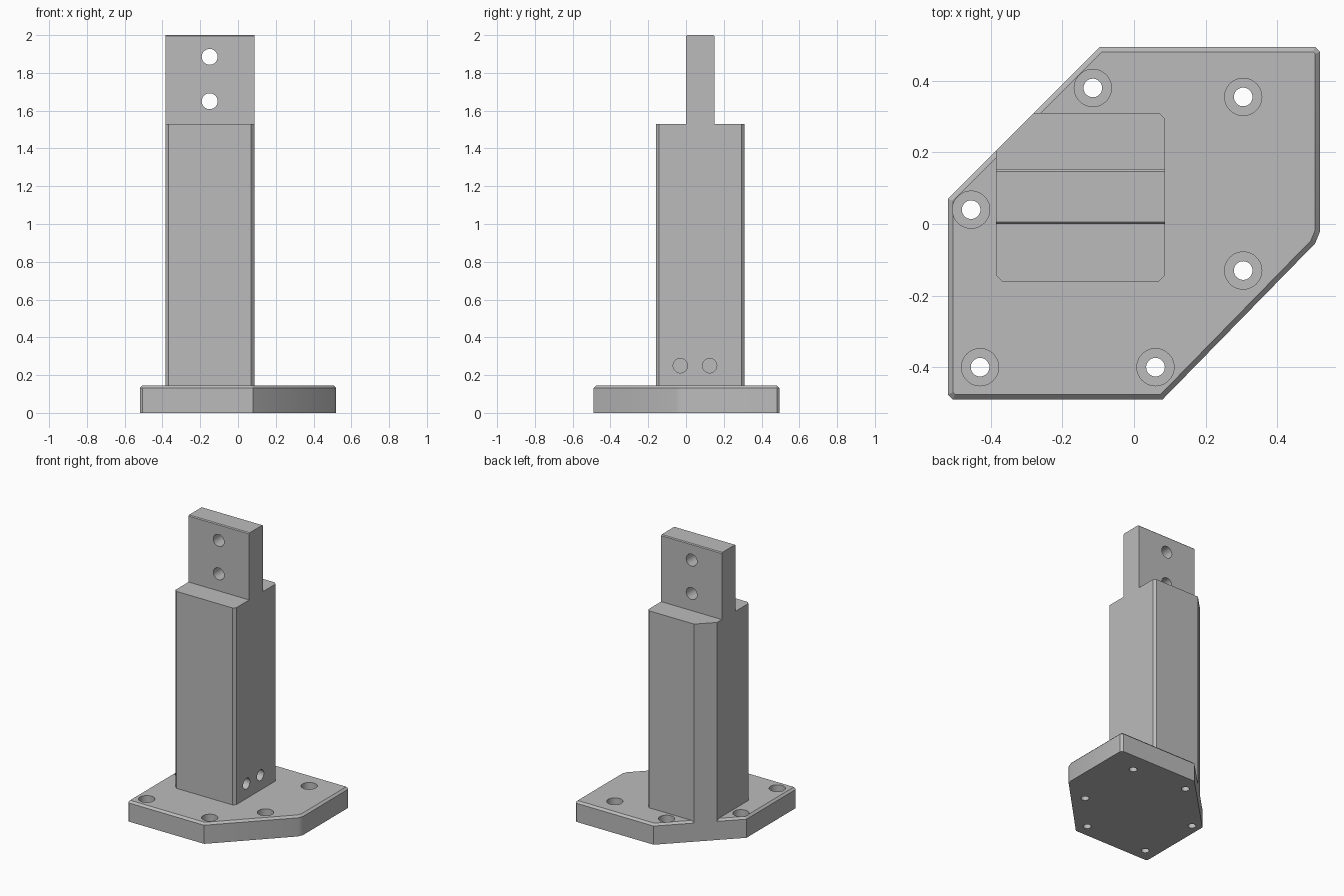
import bpy
import bmesh
from math import pi
from mathutils import Vector, Matrix

if "Cube" in bpy.data.objects:
    bpy.data.objects.remove(bpy.data.objects["Cube"], do_unlink=True)

GREY = (0.5, 0.5, 0.5, 1.0)
steel = bpy.data.materials.new("grey steel")
steel.use_nodes = True
steel.diffuse_color = GREY
steel.node_tree.nodes["Principled BSDF"].inputs["Base Color"].default_value = GREY


def make_object(name, bm):
    bmesh.ops.recalc_face_normals(bm, faces=bm.faces)
    mesh = bpy.data.meshes.new(name)
    bm.to_mesh(mesh)
    bm.free()
    mesh.materials.append(steel)
    obj = bpy.data.objects.new(name, mesh)
    bpy.context.collection.objects.link(obj)
    return obj


def chamfered(corners):
    """Turn (x, y, cut) corners into an outline with the corners cut off."""
    outline = []
    for i, (x, y, cut) in enumerate(corners):
        p = Vector((x, y))
        if not cut:
            outline.append(p)
            continue
        for other in (corners[i - 1], corners[(i + 1) % len(corners)]):
            outline.append(p + (Vector(other[:2]) - p).normalized() * cut)
    return outline


def prism(name, corners, z0, z1, bevel=0, bevel_rule=lambda e: True):
    bm = bmesh.new()
    face = bm.faces.new([bm.verts.new((p.x, p.y, z0)) for p in chamfered(corners)])
    top = bmesh.ops.extrude_face_region(bm, geom=[face])["geom"]
    bmesh.ops.translate(bm, vec=(0, 0, z1 - z0),
                        verts=[v for v in top if isinstance(v, bmesh.types.BMVert)])
    if bevel:
        rim = [e for e in bm.edges
               if all(abs(v.co.z - z1) < 1e-5 for v in e.verts) and bevel_rule(e)]
        bmesh.ops.bevel(bm, geom=rim, offset=bevel, segments=1, affect='EDGES')
    return make_object(name, bm)


def drill(target, centre, radius, length, axis='Z'):
    """Cut a round hole centred on a point along an axis."""
    turn = {'X': Matrix.Rotation(pi / 2, 4, 'Y'),
            'Y': Matrix.Rotation(pi / 2, 4, 'X'), 'Z': Matrix()}[axis]
    bm = bmesh.new()
    bmesh.ops.create_cone(bm, cap_ends=True, segments=40, radius1=radius, radius2=radius,
                          depth=length, matrix=Matrix.Translation(centre) @ turn)
    cutter = make_object("hole_cutter", bm)
    mod = target.modifiers.new("hole", 'BOOLEAN')
    mod.operation = 'DIFFERENCE'
    mod.solver = 'EXACT'
    mod.object = cutter
    bpy.context.view_layer.objects.active = target
    bpy.ops.object.modifier_apply(modifier=mod.name)
    bpy.data.objects.remove(cutter, do_unlink=True)


# Base plate with two slanted sides and a chamfered top rim
BASE_TOP, EDGE = 0.145, 0.014
base = prism("base_plate", [
    (-0.52, -0.49, EDGE), (0.08, -0.49, 0), (0.52, -0.04, 0.02),
    (0.52, 0.495, EDGE), (-0.095, 0.495, 0), (-0.52, 0.07, 0)], 0, BASE_TOP, EDGE)

# Counterbored mounting holes
for x, y in [(-0.115, 0.38), (0.305, 0.355), (0.305, -0.13),
             (0.06, -0.4), (-0.43, -0.4), (-0.455, 0.04)]:
    drill(base, (x, y, BASE_TOP), 0.052, 0.17)
    drill(base, (x, y, 0), 0.026, 0.4)

# Column, its back corner cut flush with the slanted side of the base
LEFT, RIGHT, SHOULDER = -0.385, 0.087, 1.53
column = prism("column", [
    (LEFT, -0.16, 0.017), (RIGHT, -0.16, 0.017),
    (RIGHT, 0.31, 0.017), (LEFT, 0.31, 0.105)], BASE_TOP - EDGE, SHOULDER)

# Two blind holes low on the side of the column
for y in (-0.03, 0.125):
    drill(column, (RIGHT, y, 0.25), 0.038, 0.3, 'X')

# Upright tang with chamfered front and back top edges
tang = prism("tang", [(LEFT, 0, 0), (RIGHT, 0, 0), (RIGHT, 0.152, 0), (LEFT, 0.152, 0)],
             SHOULDER, 2.0, 0.006,
             lambda e: abs(e.verts[0].co.y - e.verts[1].co.y) < 1e-5)
for z in (1.65, 1.885):
    drill(tang, (-0.15, 0.075, z), 0.042, 0.4, 'Y')

# Smooth hole walls, crisp edges elsewhere
bpy.ops.object.select_all(action='DESELECT')
for obj in (base, column, tang):
    obj.select_set(True)
bpy.context.view_layer.objects.active = base
bpy.ops.object.shade_smooth_by_angle(angle=pi / 7)
